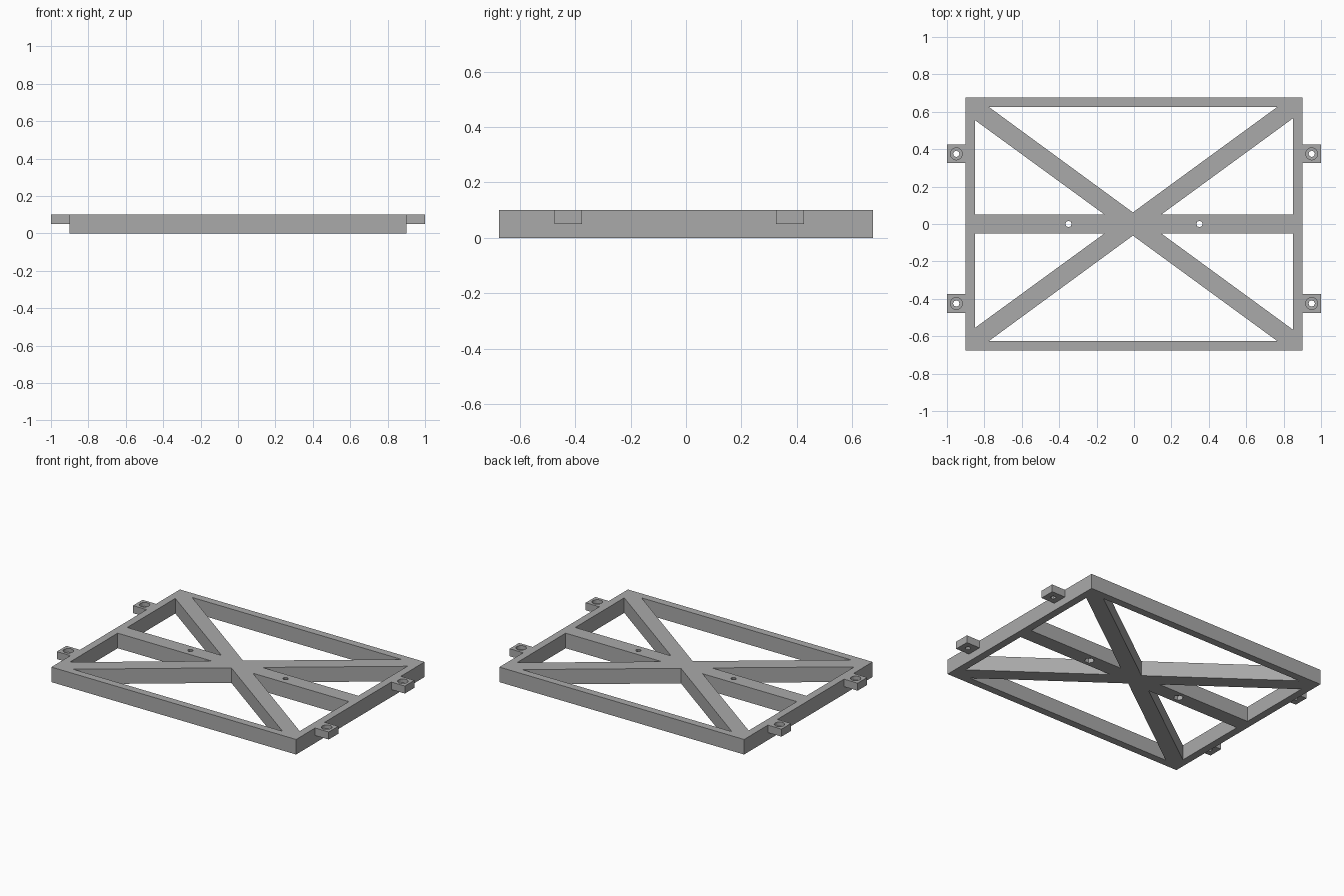
import bpy, bmesh, math

cube = bpy.data.objects.get("Cube")
if cube:
    bpy.data.objects.remove(cube, do_unlink=True)

TOP = 0.1

grey = bpy.data.materials.new("plain grey")
grey.use_nodes = True
grey.diffuse_color = (0.4, 0.4, 0.4, 1)
grey.node_tree.nodes["Principled BSDF"].inputs["Base Color"].default_value = (0.4, 0.4, 0.4, 1)


def prism(name, points, z0, z1):
    """Extrude a flat outline from z0 up to z1."""
    bm = bmesh.new()
    face = bm.faces.new([bm.verts.new((x, y, z0)) for x, y in points])
    top = bmesh.ops.extrude_face_region(bm, geom=[face])["geom"]
    for v in top:
        if isinstance(v, bmesh.types.BMVert):
            v.co.z = z1
    bmesh.ops.recalc_face_normals(bm, faces=bm.faces)
    mesh = bpy.data.meshes.new(name)
    bm.to_mesh(mesh)
    bm.free()
    mesh.materials.append(grey)
    obj = bpy.data.objects.new(name, mesh)
    bpy.context.collection.objects.link(obj)
    return obj


def box(name, x0, x1, y0, y1, z0, z1):
    return prism(name, [(x0, y0), (x1, y0), (x1, y1), (x0, y1)], z0, z1)


def ring(x, y, radius, sides):
    step = 2 * math.pi / sides
    return [(x + radius * math.cos(i * step), y + radius * math.sin(i * step))
            for i in range(sides)]


def cut(target, name, points, z0, z1):
    """Subtract a prism from the target and discard the cutter."""
    cutter = prism(name, points, z0, z1)
    cutter.hide_render = True
    mod = target.modifiers.new(name, "BOOLEAN")
    mod.operation = "DIFFERENCE"
    mod.solver = "EXACT"
    mod.object = cutter
    bpy.context.view_layer.objects.active = target
    bpy.ops.object.modifier_apply(modifier=mod.name)
    bpy.data.objects.remove(cutter, do_unlink=True)


# Frame slab, opened up so the rails, middle bar and diagonal braces remain
frame = box("braced_frame", -0.9, 0.9, -0.675, 0.675, 0, TOP)
LOW, HIGH = -0.1, 0.2
for side in (-1, 1):
    cut(frame, "end_opening",
        [(-0.775, side * 0.625), (0.765, side * 0.625), (-0.006, side * 0.062)], LOW, HIGH)
    cut(frame, "left_opening",
        [(0.85, side * 0.05), (0.85, side * 0.565), (0.145, side * 0.05)], LOW, HIGH)
    cut(frame, "right_opening",
        [(-0.85, side * 0.05), (-0.85, side * 0.555), (-0.157, side * 0.05)], LOW, HIGH)

# Screw holes in the middle bar, with hexagonal pockets underneath
for x in (-0.35, 0.35):
    cut(frame, "bar_hole", ring(x, 0, 0.017, 8), LOW, HIGH)
    cut(frame, "nut_pocket", ring(x, 0, 0.03, 6), LOW, 0.03)

# Mounting tabs with counterbored screw holes
for side, label in ((-1, "right"), (1, "left")):
    for y, end in ((-0.425, "front"), (0.375, "back")):
        x0, x1 = sorted((side * 0.9, side * 1.0))
        tab = box(f"{label}_{end}_tab", x0, x1, y - 0.05, y + 0.05, 0.05, TOP)
        cut(tab, "tab_hole", ring(side * 0.95, y, 0.017, 8), LOW, HIGH)
        cut(tab, "tab_counterbore", ring(side * 0.95, y, 0.032, 20), 0.075, HIGH)
